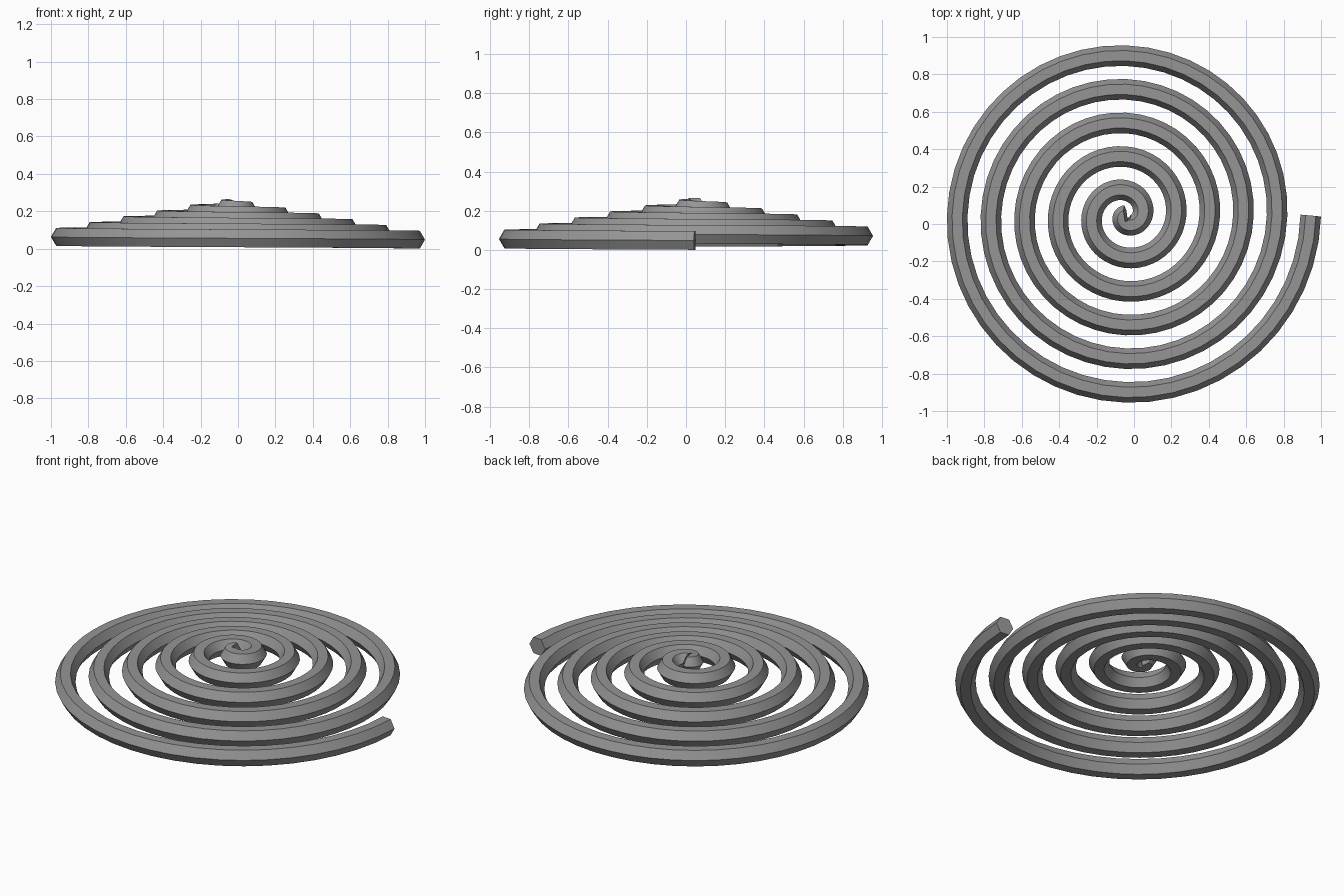
import bpy, bmesh, math
from mathutils import Vector

if "Cube" in bpy.data.objects:
    bpy.data.objects.remove(bpy.data.objects["Cube"])

TURNS, STEPS = 5.5, 48           # revolutions, segments per revolution
PITCH, RISE = 0.18, 0.031        # radial and vertical change per revolution
TUBE = 0.055                     # hexagonal section radius
CENTRE = Vector((-0.045, 0.045, 0))
UP = Vector((0, 0, 1))

# Spiral path from the raised centre, counter-clockwise out to the low end
count = int(TURNS * STEPS)
path = []
for i in range(count + 1):
    t = i / STEPS
    a = math.pi + 2 * math.pi * t
    r = PITCH * t
    path.append(CENTRE + Vector((r * math.cos(a), r * math.sin(a),
                                 0.048 + RISE * (TURNS - t))))

# Hexagonal section swept along the path
bm = bmesh.new()
rings = []
for i, p in enumerate(path):
    before = (p - path[i - 1]).normalized() if i > 0 else Vector()
    after = (path[i + 1] - p).normalized() if i < count else Vector()
    tangent = (before + after).normalized()
    side = tangent.cross(UP).normalized()
    top = side.cross(tangent)
    rings.append([bm.verts.new(p + TUBE * (math.cos(k * math.pi / 3) * side
                                           + math.sin(k * math.pi / 3) * top))
                  for k in range(6)])
for a, b in zip(rings, rings[1:]):
    for k in range(6):
        n = (k + 1) % 6
        bm.faces.new((a[k], a[n], b[n], b[k]))

# End caps
bm.faces.new(rings[0])
bm.faces.new(rings[-1])
bmesh.ops.recalc_face_normals(bm, faces=bm.faces)

mesh = bpy.data.meshes.new("spiral_coil")
bm.to_mesh(mesh)
bm.free()
coil = bpy.data.objects.new("spiral_coil", mesh)
bpy.context.collection.objects.link(coil)

# Darker grey finish
mat = bpy.data.materials.new("dark_grey")
mat.diffuse_color = (0.3, 0.3, 0.3, 1)
mat.use_nodes = True
mat.node_tree.nodes["Principled BSDF"].inputs["Base Color"].default_value = mat.diffuse_color
mesh.materials.append(mat)

# Smooth along the coil, crisp along the hexagon edges
bpy.context.view_layer.objects.active = coil
coil.select_set(True)
bpy.ops.object.shade_smooth_by_angle(angle=math.radians(30))
